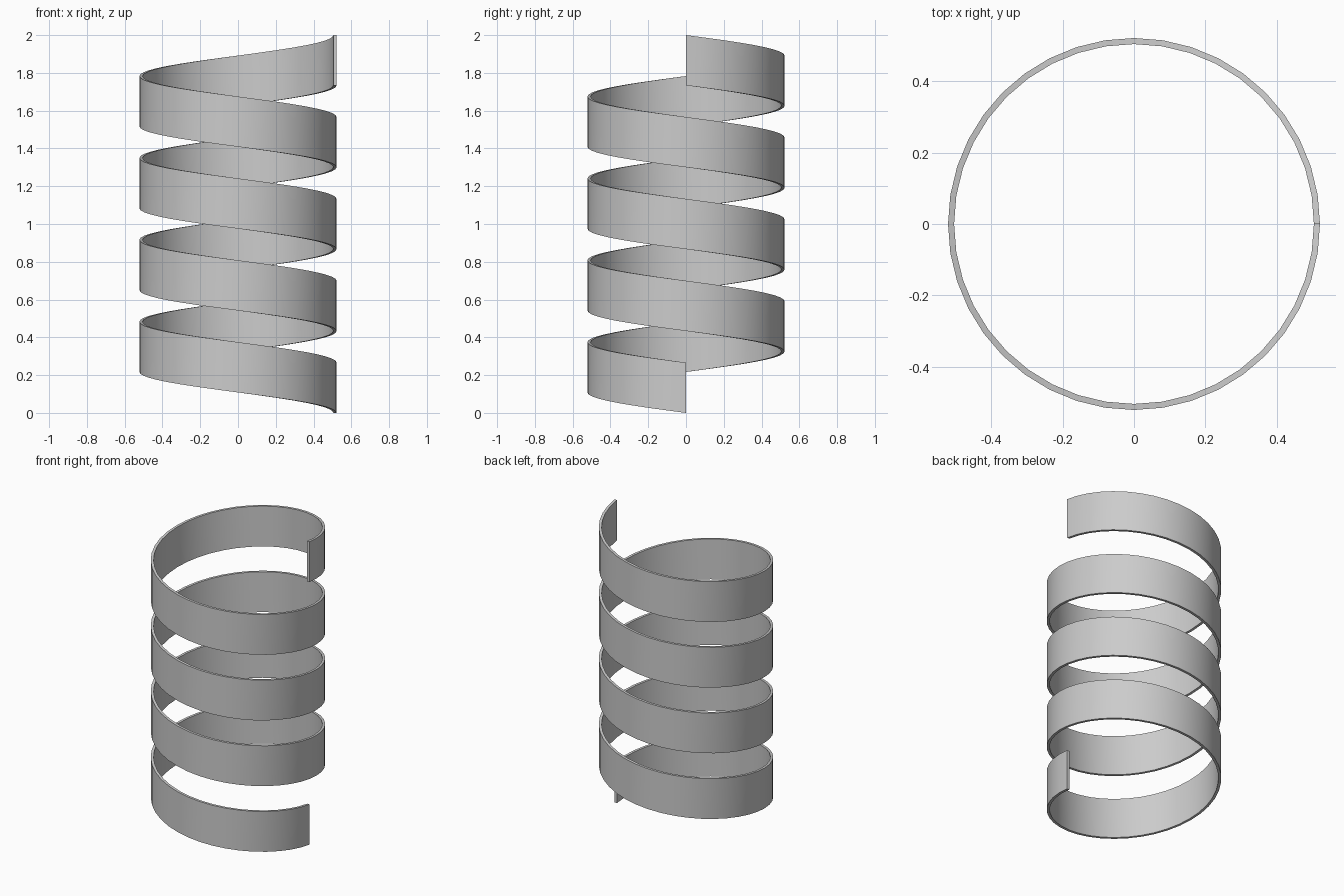
import bpy
import bmesh
from math import cos, sin, tau

cube = bpy.data.objects.get("Cube")
if cube:
    bpy.data.objects.remove(cube, do_unlink=True)

OUTER, INNER = 0.522, 0.505
BAND = 0.266              # height of the ribbon
TURNS, SIDES = 4, 40
STEPS = TURNS * SIDES
RISE = (2 - BAND) / STEPS

# Plain grey material
grey = bpy.data.materials.new("light grey")
grey.use_nodes = True
colour = (0.6, 0.6, 0.6, 1)
grey.diffuse_color = colour
grey.node_tree.nodes["Principled BSDF"].inputs["Base Color"].default_value = colour

# Rectangular cross-section swept clockwise up the helix
profile = [(INNER, 0), (OUTER, 0), (OUTER, BAND), (INNER, BAND)]
bm = bmesh.new()
rings = []
for i in range(STEPS + 1):
    a = -tau * i / SIDES
    rings.append([bm.verts.new((r * cos(a), r * sin(a), z + i * RISE))
                  for r, z in profile])
for low, high in zip(rings, rings[1:]):
    for k in range(4):
        n = (k + 1) % 4
        bm.faces.new((low[k], low[n], high[n], high[k]))

# End caps
bm.faces.new(rings[0])
bm.faces.new(rings[-1])
bmesh.ops.recalc_face_normals(bm, faces=bm.faces)

mesh = bpy.data.meshes.new("spiral_ribbon")
bm.to_mesh(mesh)
bm.free()
mesh.materials.append(grey)
ribbon = bpy.data.objects.new("spiral_ribbon", mesh)
bpy.context.collection.objects.link(ribbon)

# Smooth curved walls with crisp rims
bpy.ops.object.select_all(action='DESELECT')
ribbon.select_set(True)
bpy.context.view_layer.objects.active = ribbon
bpy.ops.object.shade_smooth_by_angle()
